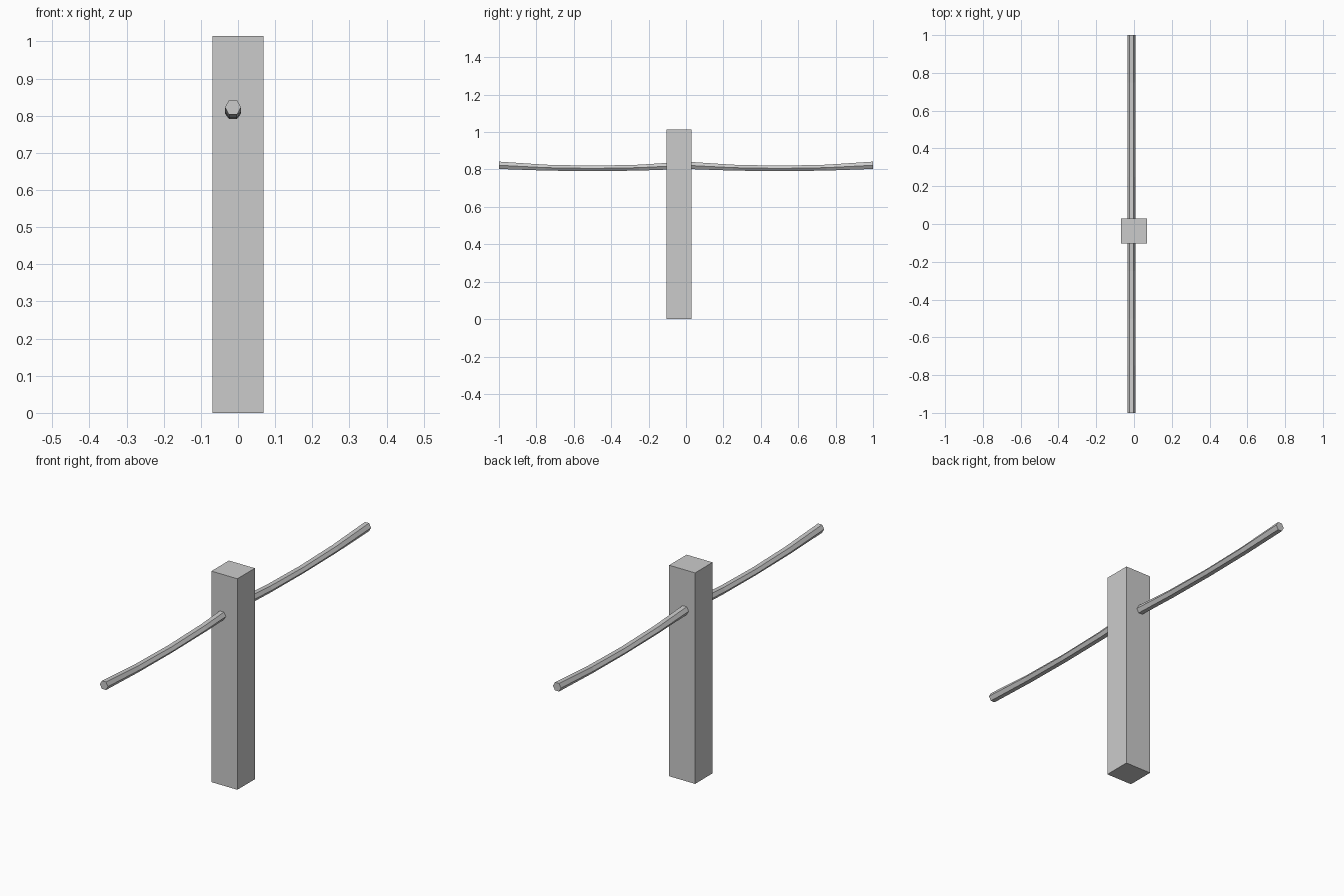
import bpy, bmesh, math

if "Cube" in bpy.data.objects:
    bpy.data.objects.remove(bpy.data.objects["Cube"])


def mesh_object(name, bm):
    bmesh.ops.recalc_face_normals(bm, faces=bm.faces)
    mesh = bpy.data.meshes.new(name)
    bm.to_mesh(mesh)
    bm.free()
    obj = bpy.data.objects.new(name, mesh)
    bpy.context.collection.objects.link(obj)
    return obj


# Square post
bm = bmesh.new()
bmesh.ops.create_cube(bm, size=1)
for v in bm.verts:
    v.co.x *= 0.138
    v.co.y = v.co.y * 0.133 - 0.037
    v.co.z = (v.co.z + 0.5) * 1.015
mesh_object("post", bm)


# Sagging six-sided rope span, slightly thinner in the middle
def rope(name, y0, y1, segments=4, x=-0.0135, radius=0.0215):
    bm = bmesh.new()
    rings = []
    for i in range(segments + 1):
        t = i / segments
        sag = 4 * t * (1 - t)
        zc = 0.8225 - 0.017 * sag
        half = 0.0195 - 0.005 * sag
        rings.append([bm.verts.new((
            x + radius * math.cos(k * math.pi / 3),
            y0 + (y1 - y0) * t,
            zc + half * math.sin(k * math.pi / 3) / math.sin(math.pi / 3)))
            for k in range(6)])
    for a, b in zip(rings, rings[1:]):
        for k in range(6):
            n = (k + 1) % 6
            bm.faces.new((a[k], a[n], b[n], b[k]))
    bm.faces.new(rings[0])
    bm.faces.new(rings[-1])
    return mesh_object(name, bm)


rope("rope_front", -1, 0)
rope("rope_back", 0, 1)
